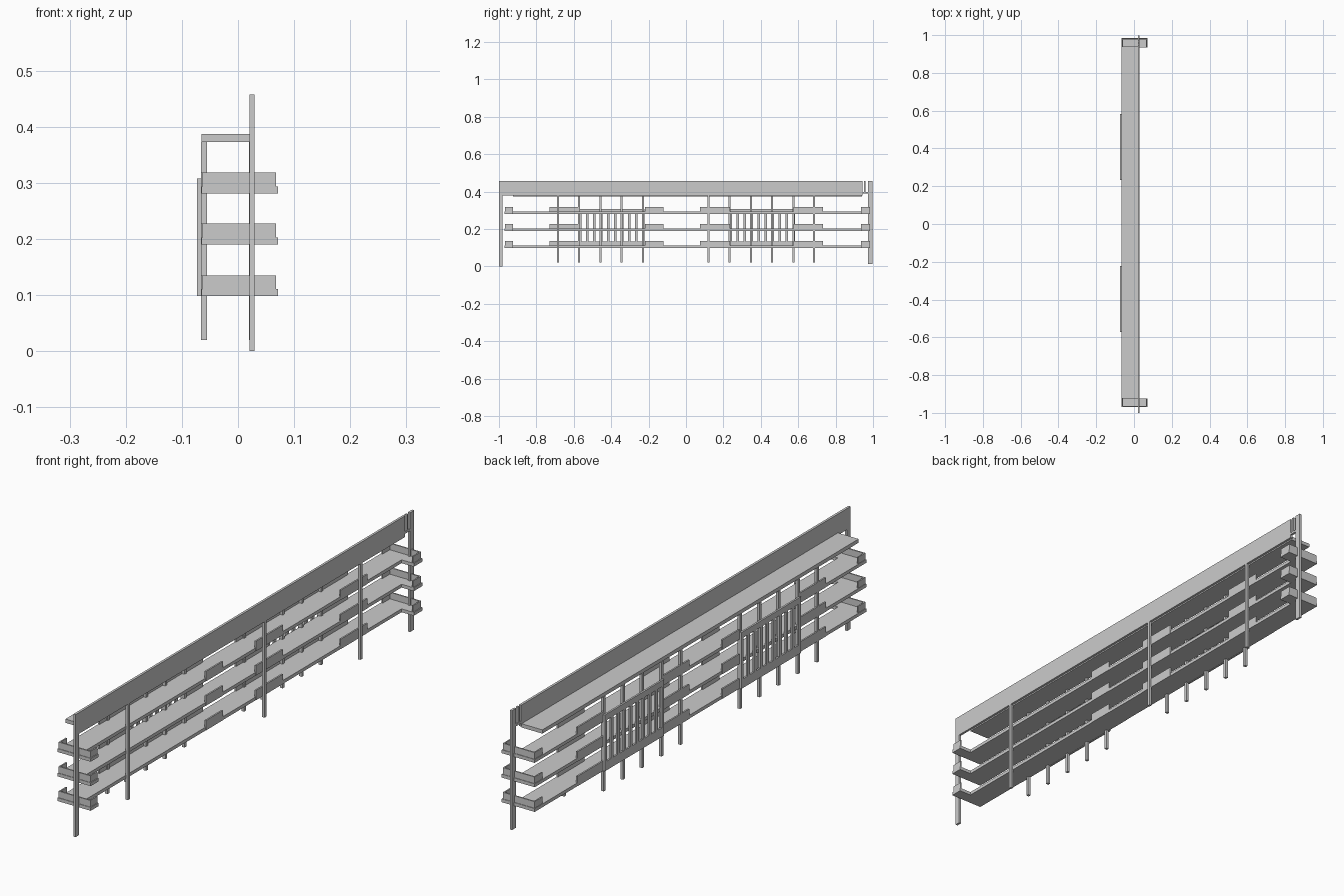
import bpy, bmesh

if "Cube" in bpy.data.objects:
    bpy.data.objects.remove(bpy.data.objects["Cube"])

def boxes(name, items):
    """One object from a list of (x0, x1, y0, y1, z0, z1) boxes."""
    bm = bmesh.new()
    for x0, x1, y0, y1, z0, z1 in items:
        geo = bmesh.ops.create_cube(bm, size=1)
        for v in geo["verts"]:
            v.co = (x1 if v.co.x > 0 else x0,
                    y1 if v.co.y > 0 else y0,
                    z1 if v.co.z > 0 else z0)
    me = bpy.data.meshes.new(name)
    bm.to_mesh(me)
    bm.free()
    ob = bpy.data.objects.new(name, me)
    bpy.context.collection.objects.link(ob)
    return ob

def prism(name, outline, z0, z1):
    """Extrude an xy outline between two heights."""
    bm = bmesh.new()
    f = bm.faces.new([bm.verts.new((x, y, z0)) for x, y in outline])
    top = bmesh.ops.extrude_face_region(bm, geom=[f])
    for v in top["geom"]:
        if isinstance(v, bmesh.types.BMVert):
            v.co.z = z1
    bmesh.ops.recalc_face_normals(bm, faces=bm.faces)
    me = bpy.data.meshes.new(name)
    bm.to_mesh(me)
    bm.free()
    ob = bpy.data.objects.new(name, me)
    bpy.context.collection.objects.link(ob)

BACK, FACE, FRONT = -0.065, 0.0205, 0.0295
Y0, Y1 = -0.97, 0.985
IN0, IN1 = -0.925, 0.935
T = 0.005
floors = (0.098, 0.19, 0.281)

# fascia and its end posts
boxes("fascia", [(FACE, FRONT, -1, 0.944, 0.378, 0.457)])
boxes("front_end_post", [(FACE, FRONT, -1, -0.98, 0, 0.378)])
boxes("back_end_post", [(FACE, FRONT, 0.972, 0.997, 0.012, 0.457)])
boxes("fascia_slats", [(FACE, FRONT, 0.953, 0.961, 0.39, 0.457),
                       (FACE, FRONT, 0.944, 0.972, 0.39, 0.398)])

# roof slab
boxes("roof", [(BACK, FACE, IN0, 0.94, 0.373, 0.387)])

# spans of the balcony railings along the long sides
street_rails = [(-0.22, -0.12), (0.075, 0.235), (0.575, 0.733)]
rear_rails = [(-0.73, -0.57), (-0.22, -0.12), (0.075, 0.235), (0.575, 0.733)]

for i, z in enumerate(floors):
    # floor slab with wider balconies at both ends
    prism(f"floor_{i+1}", [(BACK, Y0), (0.071, Y0), (0.071, IN0), (FACE, IN0),
                           (FACE, IN1), (0.071, IN1), (0.071, Y1), (BACK, Y1)],
          z, z + 0.0125)
    a, b = z + 0.0125, z + 0.037
    # U-shaped end parapets
    for side, (o, n) in {"front": (Y0 + 0.002, IN0), "back": (Y1 - 0.002, IN1)}.items():
        s = 1 if n > o else -1
        ylo, yhi = min(o, n), max(o, n)
        e0, e1 = sorted((o, o + s * T))
        boxes(f"{side}_parapet_{i+1}", [(-0.063, 0.068, e0, e1, a, b),
                                        (-0.063, -0.063 + T, ylo, yhi, a, b),
                                        (0.068 - T, 0.068, ylo, yhi, a, b)])
    # long-side railings
    boxes(f"street_railings_{i+1}",
          [(FACE - T, FACE + 0.001, p, q, z, b) for p, q in street_rails])
    boxes(f"rear_railings_{i+1}",
          [(BACK - 0.001, BACK + T, p, q, z, b) for p, q in rear_rails])

# columns
H = 0.0055
rear_y = [-0.685 + 0.1135 * k for k in range(5)] + [0.12 + 0.1135 * k for k in range(5)]
boxes("rear_columns", [(-0.066, -0.055, y - H, y + H, 0.02, 0.373) for y in rear_y])
boxes("street_columns", [(0.0195, FRONT, y - H, y + H, 0.02, 0.378)
                         for y in (-0.685, 0.12, 0.685)])

# slatted screens on the rear side
for name, p, q in (("screen_a", -0.573, -0.222), ("screen_b", 0.233, 0.583)):
    x0, x1 = -0.073, -0.066
    parts = [(x0, x1, p, q, 0.098, 0.132), (x0, x1, p, q, 0.285, 0.308)]
    n = 9
    step = (q - p - 0.014) / n
    for k in range(n + 1):
        y = p + k * step
        parts.append((x0, x1, y, y + 0.014, 0.132, 0.285))
    boxes(name, parts)
